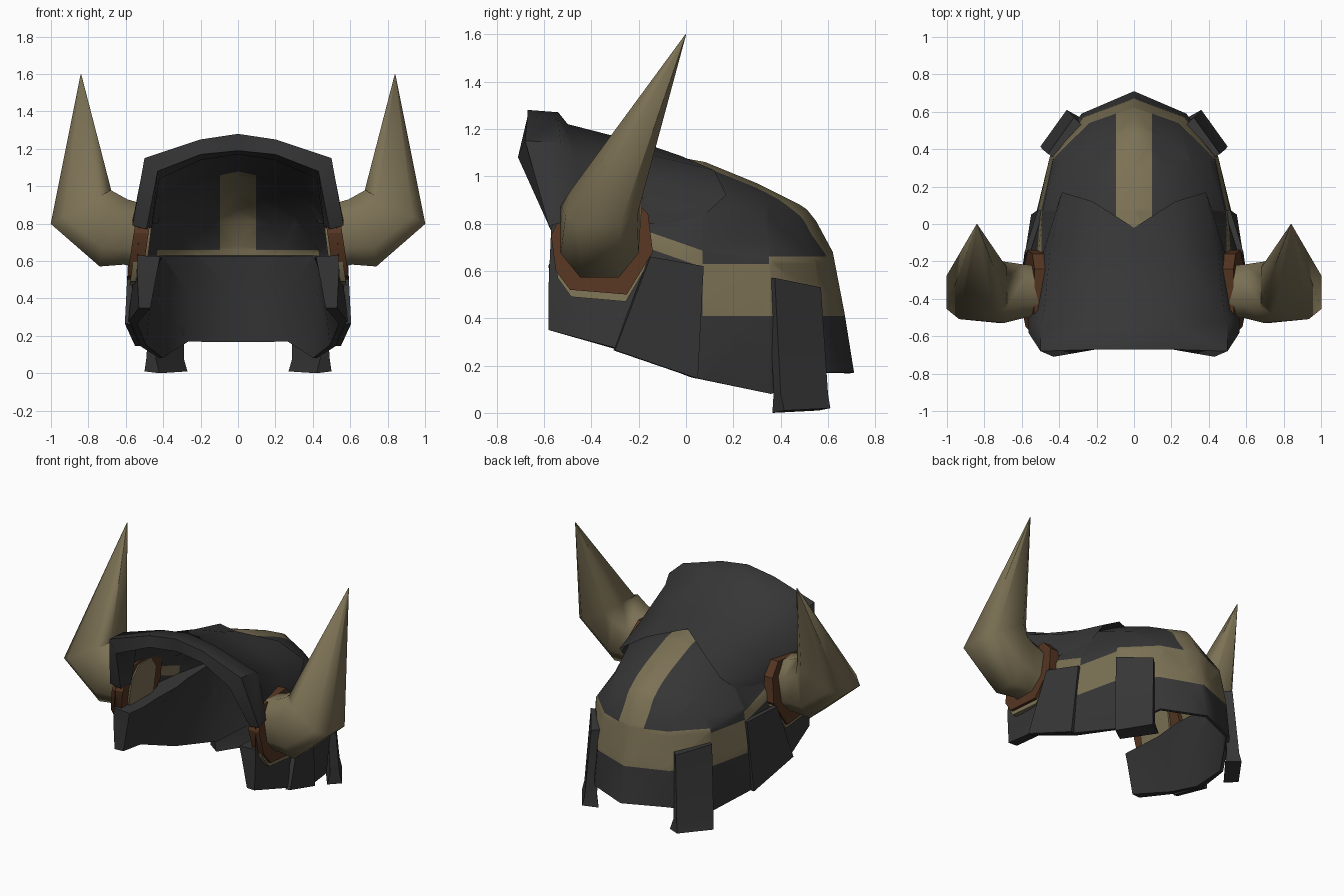
import bpy, bmesh, math
from mathutils import Vector

cube = bpy.data.objects.get("Cube")
if cube:
    bpy.data.objects.remove(cube, do_unlink=True)


def material(name, rgb):
    m = bpy.data.materials.new(name)
    m.use_nodes = True
    m.diffuse_color = (*rgb, 1)
    m.node_tree.nodes["Principled BSDF"].inputs["Base Color"].default_value = (*rgb, 1)
    return m


IRON = material("dark iron", (.037, .037, .037))
BONE = material("dull bone", (.2, .165, .09))
LEATHER = material("brown leather", (.09, .036, .016))


def finish(name, bm, mats, angle=50):
    """Turn a half-model bmesh into a mirrored, shaded object."""
    mesh = bpy.data.meshes.new(name)
    bm.to_mesh(mesh)
    bm.free()
    obj = bpy.data.objects.new(name, mesh)
    bpy.context.collection.objects.link(obj)
    for m in mats:
        mesh.materials.append(m)
    mirror = obj.modifiers.new("mirror", 'MIRROR')
    mirror.use_clip = True
    bpy.ops.object.select_all(action='DESELECT')
    obj.select_set(True)
    bpy.context.view_layer.objects.active = obj
    bpy.ops.object.shade_smooth_by_angle(angle=math.radians(angle))


def loft(rows, closed=False, caps=False):
    """Skin a list of equal-length point rows."""
    bm = bmesh.new()
    grid = [[bm.verts.new(p) for p in row] for row in rows]
    n = len(rows[0])
    for a, b in zip(grid, grid[1:]):
        for i in range(n if closed else n - 1):
            j = (i + 1) % n
            bm.faces.new((a[i], a[j], b[j], b[i]))
    if caps:
        bm.faces.new(grid[0])
        bm.faces.new(grid[-1])
    bmesh.ops.remove_doubles(bm, verts=bm.verts, dist=.0005)
    bmesh.ops.recalc_face_normals(bm, faces=bm.faces)
    return bm


def face_outward(bm):
    """Make an open surface point away from the helmet centre."""
    bm.normal_update()
    total = sum(f.normal.dot(f.calc_center_median() - Vector((0, 0, .6))) * f.calc_area()
                for f in bm.faces)
    if total < 0:
        bmesh.ops.reverse_faces(bm, faces=bm.faces)
    bm.normal_update()


def push_in(bm, depth):
    """Move an outward sheet inwards by depth(position), walling its rim."""
    bm.normal_update()
    targets = []
    for v in bm.verts:
        n = v.normal.copy()
        if v.co.x < .01:
            n.x = 0
        targets.append((v, v.co - n * depth(v.co)))
    rim = [e for e in bm.edges if e.is_boundary and max(v.co.x for v in e.verts) > .01]
    for e in rim:
        a, b = e.verts
        loop = e.link_loops[0]
        if loop.vert != a:
            a, b = b, a
        outer = [bm.verts.new(p.co) for p in (a, b)]
        bm.faces.new((b, a, outer[0], outer[1]))
    for v, co in targets:
        v.co = co
    bmesh.ops.reverse_faces(bm, faces=bm.faces)


def cut(bm, point, normal, drop=False):
    bmesh.ops.bisect_plane(bm, geom=bm.verts[:] + bm.edges[:] + bm.faces[:], dist=.0001,
                           plane_co=point, plane_no=normal, clear_outer=drop)


# Helmet shell: columns from the front edge round to the back, rim to ridge
columns = [
    [(.53, -.58, .35), (.54, -.58, .55), (.53, -.57, .77), (.46, -.52, 1.05), (.2, -.5, 1.15), (0, -.5, 1.18)],
    [(.59, -.28, .27), (.56, -.27, .5), (.52, -.25, .75), (.42, -.25, .96), (.2, -.25, 1.08), (0, -.25, 1.12)],
    [(.53, .03, .15), (.52, .05, .45), (.49, .06, .7), (.38, .08, .91), (.18, .08, 1.02), (0, .08, 1.06)],
    [(.42, .36, .08), (.45, .36, .4), (.43, .36, .65), (.31, .33, .83), (.14, .3, .94), (0, .3, .97)],
    [(.28, .59, .17), (.27, .57, .42), (.24, .54, .66), (.17, .46, .81), (.08, .42, .89), (0, .42, .91)],
    [(0, .71, .17), (0, .67, .42), (0, .62, .68), (0, .55, .81), (0, .51, .86), (0, .48, .88)],
]
shell = loft(columns)
bmesh.ops.triangulate(shell, faces=shell.faces)
face_outward(shell)

# Lining of the lower shell, padded thicker towards the top of the cheeks
lining = shell.copy()
cut(lining, (0, 0, .63), (0, 0, 1), drop=True)


def padding(p):
    front = min(1, max(0, (.3 - p.y) / .4))
    return .02 + front * (.03 + .07 * min(1, max(0, (p.z - .3) / .3)))


push_in(lining, padding)
finish("lining", lining, [IRON])

# Painted band and crest stripe, cut into the shell
slope = Vector((0, .35, 1))
for point, normal in [((.095, 0, 0), (1, 0, 0)), ((0, 0, .41), (0, 0, 1)), ((0, 0, .63), (0, 0, 1)),
                      ((0, 0, .66), (0, 0, 1)), ((0, .35, 0), (0, 1, 0)),
                      ((0, .07, 0), (0, 1, 0)), ((0, -.15, 0), (0, 1, 0)), ((0, -.02, 0), (0, 1, 0)),
                      ((0, 0, .64), slope), ((0, 0, .71), slope)]:
    cut(shell, point, normal)


def is_painted(c):
    if c.x < .095 and c.z > .63 and c.y > -.02:
        return True
    if c.y > .07:
        return .41 < c.z < (.66 if c.y > .35 else .63)
    return c.y > -.15 and .64 < c.dot(slope) < .71


for f in shell.faces:
    f.material_index = int(is_painted(f.calc_center_median()))
finish("shell", shell, [IRON, BONE])

# Brow hood with a deep flared lip, its rear edge sinking into the shell
hood_rows = [
    [(.46, -.5, .78), (.42, -.5, 1.04), (.2, -.5, 1.14), (0, -.5, 1.17)],
    [(.49, -.57, .77), (.43, -.71, 1.08), (.2, -.67, 1.17), (0, -.66, 1.19)],
    [(.565, -.58, .79), (.5, -.68, 1.15), (.2, -.67, 1.25), (0, -.67, 1.28)],
    [(.565, -.5, .81), (.5, -.53, 1.14), (.2, -.54, 1.24), (0, -.54, 1.27)],
    [(.53, -.46, .82), (.48, -.46, 1.09), (.2, -.5, 1.19), (0, -.5, 1.22)],
    [(.5, -.2, .8), (.45, -.15, .97), (.22, -.15, 1.09), (0, -.15, 1.13)],
    [(.43, .04, .8), (.385, .17, .92), (.22, .12, 1.025), (0, -.02, 1.085)],
]
hood = loft(hood_rows)
face_outward(hood)
finish("brow_hood", hood, [IRON], angle=60)

# Raised cheek plate
cheek = loft([[(.605, -.3, .265), (.585, -.15, .66)], [(.55, .05, .145), (.515, .075, .62)]])
face_outward(cheek)
bmesh.ops.solidify(cheek, geom=cheek.faces[:], thickness=.03)
bmesh.ops.recalc_face_normals(cheek, faces=cheek.faces)
finish("cheek_plate", cheek, [IRON], angle=30)

# Hanging strap plates at the rear corners
strap = loft([
    [(.42, .35, .57), (.46, .375, .57), (.32, .57, .53), (.28, .53, .53)],
    [(.44, .37, .08), (.49, .4, .08), (.35, .6, .08), (.29, .55, .08)],
    [(.42, .365, 0), (.5, .415, .01), (.36, .61, .02), (.27, .56, .01)],
], closed=True, caps=True)
finish("rear_strap", strap, [IRON], angle=30)

# Leather horn socket with a bone-coloured trim beneath
outline = [(-.57, .75), (-.55, .6), (-.49, .52), (-.25, .5), (-.14, .68), (-.16, .84), (-.24, .92), (-.5, .9)]


def socket(name, mat, inner, outer, drop, width):
    rows = [[(x + (.7 - z) * .15, -.36 + (y + .36) * width, z - drop) for y, z in outline]
            for x in (inner, outer)]
    finish(name, loft(rows, closed=True, caps=True), [mat], angle=30)


socket("horn_socket", LEATHER, .485, .565, 0, 1)
socket("socket_trim", BONE, .52, .55, .03, .96)

# Horns: eight-sided rings around a bent path, closing at the tip
SIDES = 8


def ring(centre, side, up, power=.8):
    def soften(w):
        return math.copysign(abs(w) ** power, w) * 1.06
    angles = [math.tau * (i + .5) / SIDES for i in range(SIDES)]
    return [Vector(centre) + Vector(side) * soften(math.cos(t)) + Vector(up) * soften(math.sin(t))
            for t in angles]


horn = loft([
    ring((.47, -.36, .72), (0, .135, 0), (-.02, 0, .17)),
    ring((.6, -.36, .755), (0, .145, 0), (-.01, 0, .175)),
    ring((.71, -.365, .775), (0, .165, 0), (-.03, 0, .205)),
    ring((.84, -.345, .89), (0, .15, 0), (-.16, .02, .09), .6),
    ring((.84, -.002, 1.597), (0, .002, 0), (-.002, 0, .001)),
], closed=True, caps=True)
finish("horn", horn, [BONE], angle=70)
